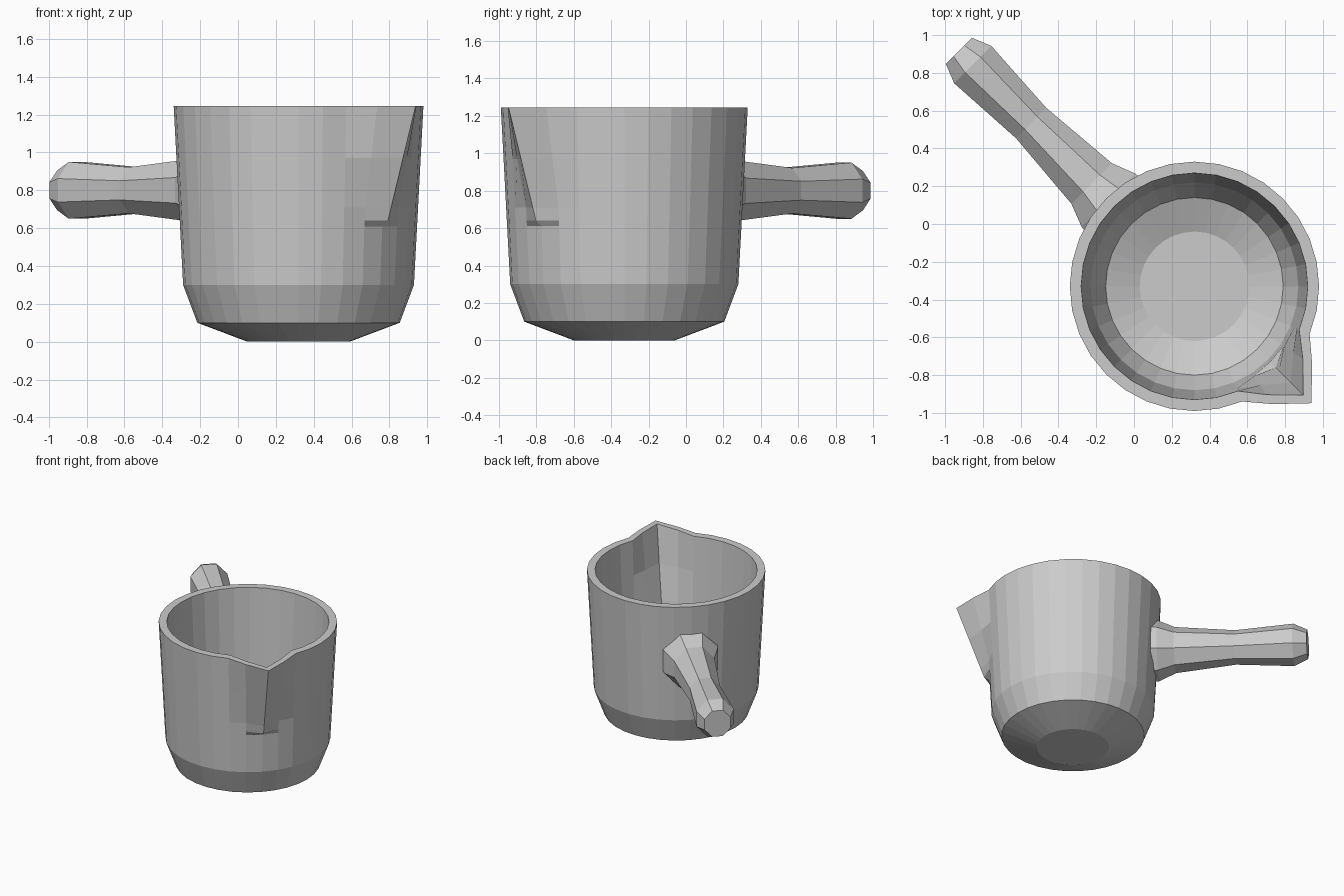
import bpy
import bmesh
from math import cos, sin, pi, radians

if "Cube" in bpy.data.objects:
    bpy.data.objects.remove(bpy.data.objects["Cube"])

CX, CY = 0.32, -0.33      # pot axis
RIM = 1.245
SEG = 32
SPOUT_ANGLE = radians(-45)


def skin(name, rings):
    """Bridge equal-sized vertex rings and cap both ends."""
    bm = bmesh.new()
    loops = [[bm.verts.new(p) for p in ring] for ring in rings]
    for a, b in zip(loops, loops[1:]):
        n = len(a)
        for i in range(n):
            j = (i + 1) % n
            bm.faces.new((a[i], a[j], b[j], b[i]))
    bm.faces.new(loops[0])
    bm.faces.new(loops[-1])
    bmesh.ops.recalc_face_normals(bm, faces=bm.faces[:])
    mesh = bpy.data.meshes.new(name)
    bm.to_mesh(mesh)
    bm.free()
    obj = bpy.data.objects.new(name, mesh)
    bpy.context.collection.objects.link(obj)
    return obj


def spout_push(k, z):
    """Outward push of column k (0 = spout crease) at height z."""
    k = min(k, SEG - k)
    if k == 0 and z > 0.63:
        return 0.04 + 0.175 * (z - 0.64) / (RIM - 0.64)
    if k == 1 and z > 0.71:
        return 0.09 * (z - 0.71) / (RIM - 0.71)
    return 0.0


def wall(z, r_low, r_rim):
    return (r_low + (r_rim - r_low) * (z - 0.3) / (RIM - 0.3), z)


# Pot: outer profile up, over the rim, inner profile down
levels = [0.3, 0.61, 0.64, 0.71, 0.97, RIM]
profile = [(0.27, 0.0), (0.535, 0.1)]
profile += [wall(z, 0.61, 0.66) for z in levels]
profile += [wall(z, 0.55, 0.60) for z in reversed(levels)]
profile += [(0.47, 0.14), (0.29, 0.065)]

rings = []
for r, z in profile:
    ring = []
    for k in range(SEG):
        a = SPOUT_ANGLE + 2 * pi * k / SEG
        rr = r + spout_push(k, z)
        ring.append((CX + rr * cos(a), CY + rr * sin(a), z))
    rings.append(ring)
skin("pot", rings)

# Handle: octagonal sections (distance from pot axis, half-width)
sections = [(0.60, 0.22), (0.645, 0.215), (0.77, 0.163),
            (1.223, 0.122), (1.66, 0.15), (1.764, 0.105)]
ux, uy = cos(radians(135)), sin(radians(135))
rings = []
for s, half in sections:
    r = half / cos(pi / 8)
    ring = []
    for i in range(8):
        a = pi / 8 + i * pi / 4
        side, up = 0.93 * r * cos(a), r * sin(a)
        ring.append((CX + s * ux - side * uy, CY + s * uy + side * ux, 0.80 + up))
    rings.append(ring)
skin("handle", rings)
